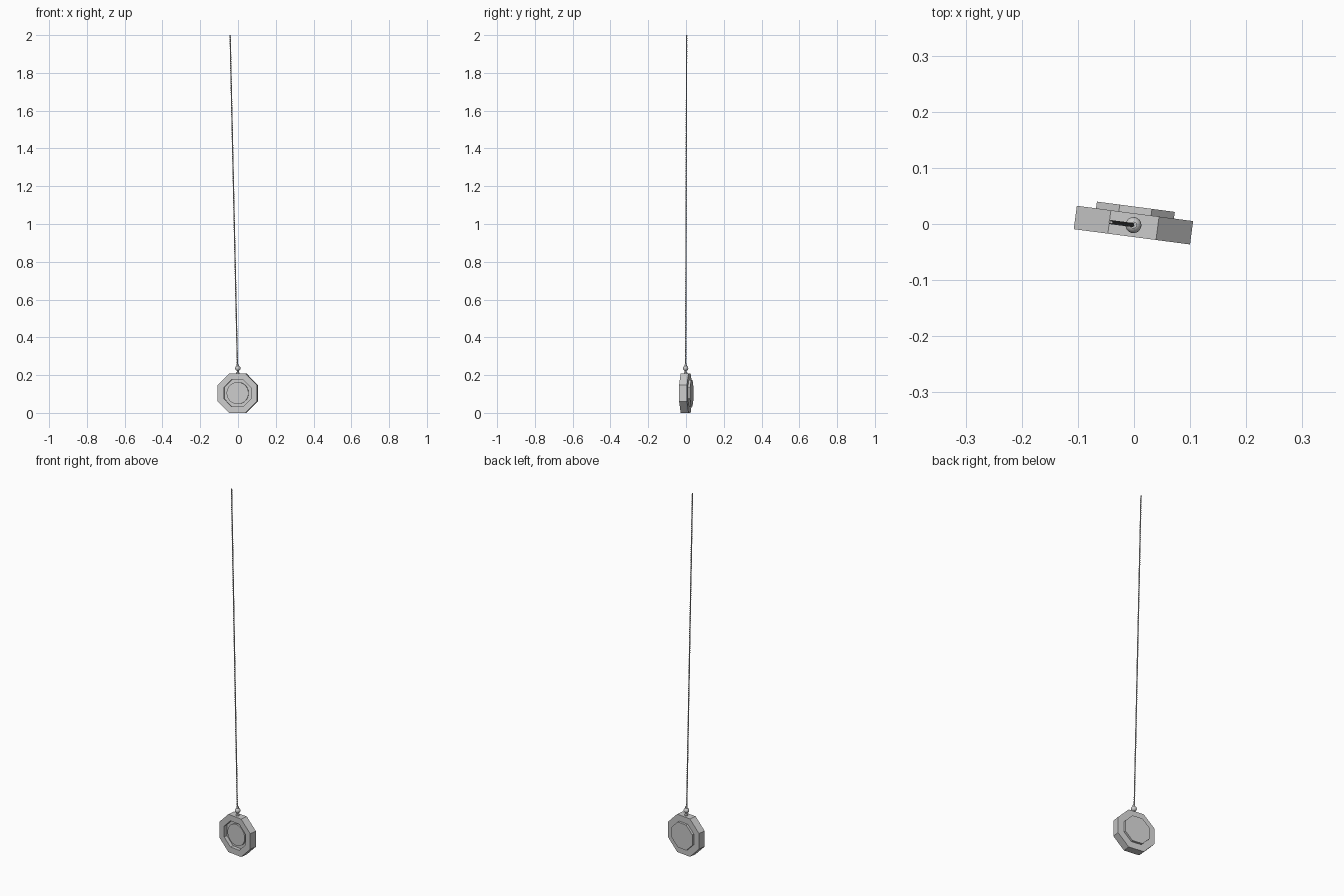
import bpy, bmesh
from math import pi, cos, sin, radians
from mathutils import Matrix, Vector

if "Cube" in bpy.data.objects:
    bpy.data.objects.remove(bpy.data.objects["Cube"])

TURN = radians(-7.5)
PLACE = Matrix.Translation((-0.001, -0.002, 0)) @ Matrix.Rotation(TURN, 4, 'Z')
CZ = 0.1045  # height of the pendant centre


def finish(name, bm, smooth=False):
    bmesh.ops.recalc_face_normals(bm, faces=bm.faces)
    me = bpy.data.meshes.new(name)
    bm.to_mesh(me)
    bm.free()
    ob = bpy.data.objects.new(name, me)
    bpy.context.collection.objects.link(ob)
    ob.matrix_world = PLACE
    if smooth:
        bpy.context.view_layer.objects.active = ob
        ob.select_set(True)
        bpy.ops.object.shade_smooth_by_angle(angle=radians(40))
        ob.select_set(False)
    return ob


def turned(name, profile, n, axis, smooth=False):
    """Stack n-sided rings of (apothem, position) along y or z, capped at both ends."""
    bm = bmesh.new()
    rings = []
    for a, p in profile:
        r = a / cos(pi / n)
        ring = []
        for i in range(n):
            t = 2 * pi * (i + 0.5) / n
            u, v = r * cos(t), r * sin(t)
            ring.append(bm.verts.new((u, p, CZ + v) if axis == 'Y' else (u, v, p)))
        rings.append(ring)
    for lo, hi in zip(rings, rings[1:]):
        for i in range(n):
            j = (i + 1) % n
            bm.faces.new((lo[i], lo[j], hi[j], hi[i]))
    bm.faces.new(rings[0])
    bm.faces.new(rings[-1])
    return finish(name, bm, smooth)


# Octagonal case: recessed front, stepped back plate
turned("octagon_case", [(0.072, -0.001), (0.072, -0.021), (0.1045, -0.021),
                        (0.1045, 0.021), (0.07, 0.021), (0.07, 0.033)], 8, 'Y')

# Round disc inside the recess
turned("front_disc", [(0.058, 0.0), (0.058, -0.011)], 32, 'Y', True)

# Neck, ball and collar on top of the case
turned("neck", [(0.009, 0.207), (0.009, 0.213), (0.005, 0.217), (0.005, 0.226)], 16, 'Z', True)
ball = [(max(0.0141 * sin(pi * k / 10), 0.0005), 0.236 - 0.0141 * cos(pi * k / 10))
        for k in range(11)]
turned("ball", ball, 20, 'Z', True)
turned("collar", [(0.006, 0.247), (0.006, 0.257)], 12, 'Z', True)


# Hanging cord: two thin strands twisted round a slightly leaning line
def strand(name, phase):
    a, b = Vector((-0.002, 0, 0.245)), Vector((-0.041, 0, 2.0))
    bm = bmesh.new()
    steps, n, turns = 600, 6, 75
    prev = None
    for s in range(steps + 1):
        f = s / steps
        t = 2 * pi * turns * f + phase
        c = a.lerp(b, f) + Vector((0.0018 * cos(t), 0.0018 * sin(t), 0))
        ring = [bm.verts.new(c + Vector((0.0022 * cos(2 * pi * i / n),
                                         0.0022 * sin(2 * pi * i / n), 0))) for i in range(n)]
        if prev:
            for i in range(n):
                j = (i + 1) % n
                bm.faces.new((prev[i], prev[j], ring[j], ring[i]))
        else:
            bm.faces.new(ring)
        prev = ring
    bm.faces.new(prev)
    finish(name, bm, True)


for k in range(2):
    strand(f"cord_strand_{k + 1}", pi * k)
